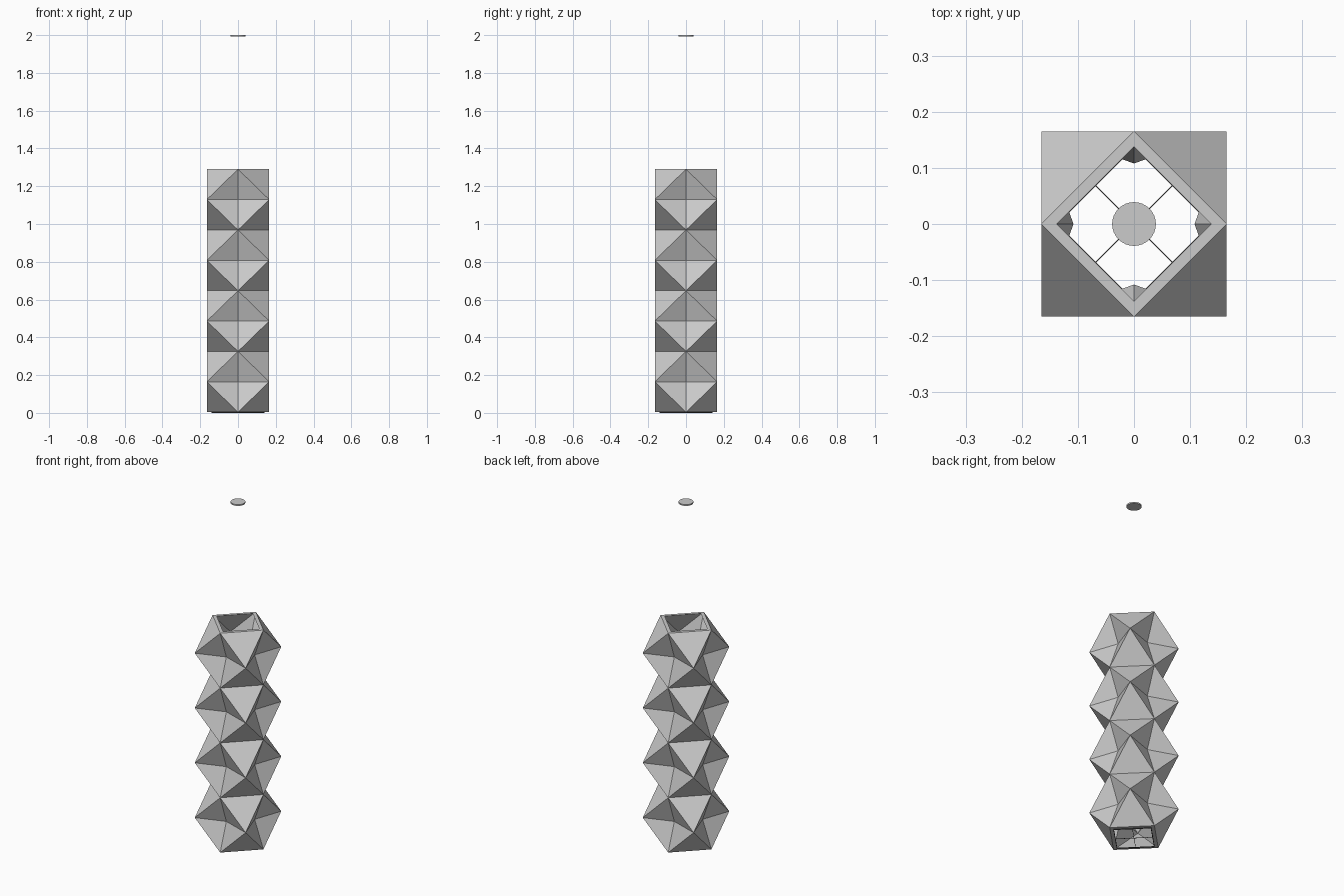
import bpy, bmesh
from math import cos, sin, pi, sqrt
from mathutils import Vector, Matrix

cube = bpy.data.objects.get("Cube")
if cube:
    bpy.data.objects.remove(cube, do_unlink=True)

R = 0.165            # half diagonal of the narrow rings
VALLEY = 0.108       # distance of the inward folds from the axis
LIP = 0.138          # half diagonal of the end openings
BASE, TOP = 0.004, 1.29
TIERS = 4


def material(name, rgb):
    m = bpy.data.materials.new(name)
    m.use_nodes = True
    m.diffuse_color = (*rgb, 1)
    m.node_tree.nodes["Principled BSDF"].inputs["Base Color"].default_value = (*rgb, 1)
    return m


grey = material("paper grey", (0.6, 0.6, 0.6))
dark = material("dark wire", (0.06, 0.06, 0.06))


def finish(bm, name, mat):
    bmesh.ops.recalc_face_normals(bm, faces=bm.faces)
    me = bpy.data.meshes.new(name)
    bm.to_mesh(me)
    bm.free()
    me.materials.append(mat)
    ob = bpy.data.objects.new(name, me)
    bpy.context.collection.objects.link(ob)
    return ob


def ring(bm, radius, z, turn=0.0):
    return [bm.verts.new((radius * cos(k * pi / 2 + turn), radius * sin(k * pi / 2 + turn), z))
            for k in range(4)]


# Folded shade: narrow diamond rings alternate with wide rings of corners and valleys
bm = bmesh.new()
step = (TOP - BASE) / (2 * TIERS)
diamonds = [ring(bm, R, BASE + 2 * i * step) for i in range(TIERS + 1)]
for i in range(TIERS):
    z = BASE + (2 * i + 1) * step
    corners = ring(bm, R * sqrt(2), z, pi / 4)
    valleys = ring(bm, VALLEY, z)
    for d in (diamonds[i], diamonds[i + 1]):
        for k in range(4):
            bm.faces.new((d[k], d[(k + 1) % 4], corners[k]))
            bm.faces.new((d[k], corners[k], valleys[k]))
            bm.faces.new((d[k], valleys[k], corners[k - 1]))
# Flat lips around both openings
for d, z in ((diamonds[0], BASE), (diamonds[-1], TOP)):
    inner = ring(bm, LIP, z)
    for k in range(4):
        n = (k + 1) % 4
        bm.faces.new((d[k], d[n], inner[n], inner[k]))
finish(bm, "folded_shade", grey)


# Wire frame with a cross under the lower opening
def bar(bm, a, b, width, height):
    a, b = Vector(a), Vector(b)
    along = b - a
    m = (Matrix.Translation((a + b) / 2) @ along.to_track_quat('X', 'Z').to_matrix().to_4x4()
         @ Matrix.Diagonal((along.length, width, height, 1)))
    bmesh.ops.create_cube(bm, size=1, matrix=m)


bm = bmesh.new()
pts = [Vector((LIP * cos(k * pi / 2), LIP * sin(k * pi / 2), BASE / 2)) for k in range(4)]
mids = [(pts[k] + pts[(k + 1) % 4]) / 2 for k in range(4)]
for k in range(4):
    bar(bm, pts[k], pts[(k + 1) % 4], 0.003, BASE)
for k in range(2):
    bar(bm, mids[k], mids[k + 2], 0.002, 0.002)
finish(bm, "wire_frame", dark)

# Small ceiling disc
bm = bmesh.new()
bmesh.ops.create_cone(bm, cap_ends=True, segments=32, radius1=0.039, radius2=0.039,
                      depth=0.008, matrix=Matrix.Translation((0, 0, 1.996)))
disc = finish(bm, "ceiling_disc", grey)
bpy.context.view_layer.objects.active = disc
disc.select_set(True)
bpy.ops.object.shade_smooth_by_angle()
